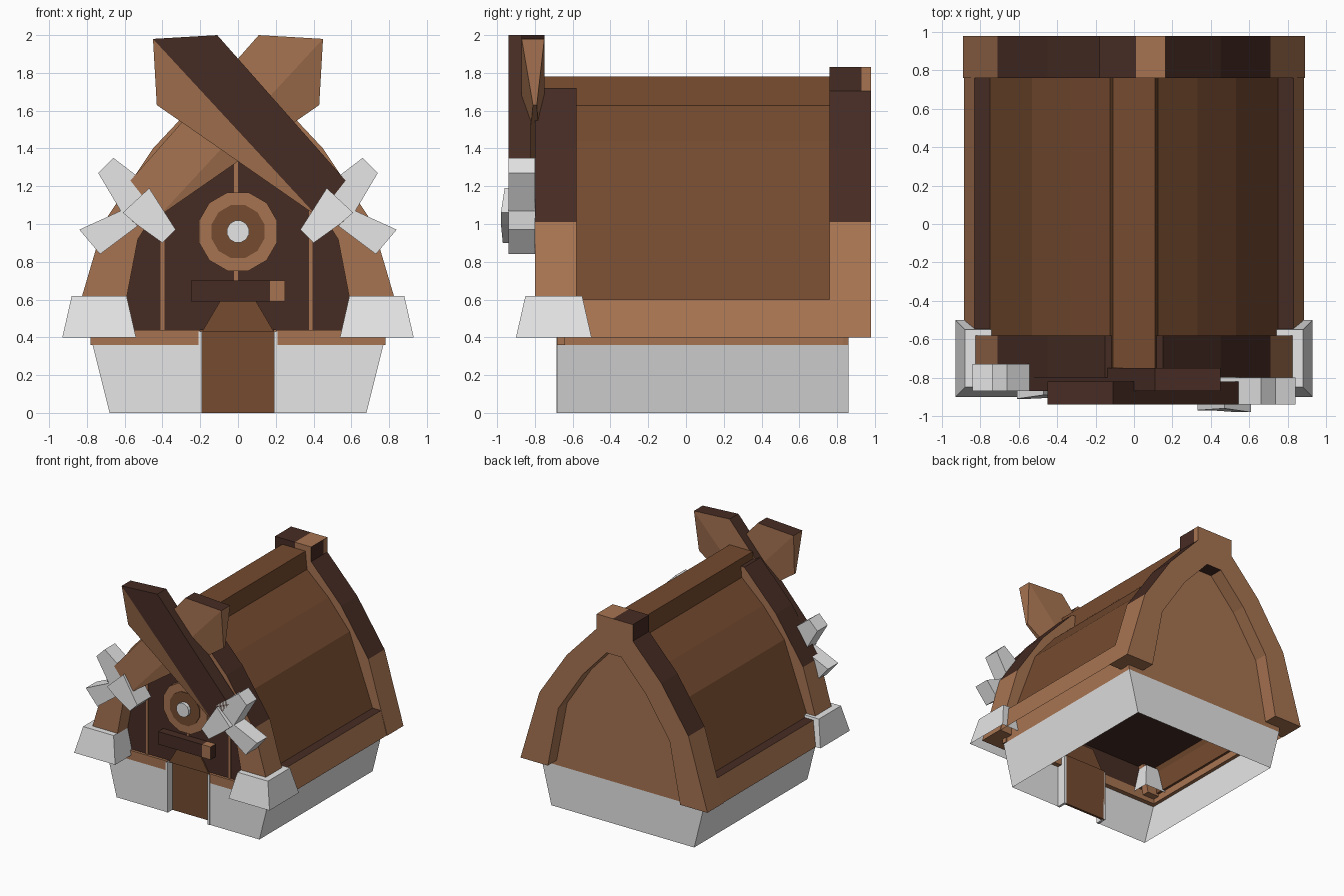
import bpy, bmesh, math

if "Cube" in bpy.data.objects:
    bpy.data.objects.remove(bpy.data.objects["Cube"])


def material(name, rgb):
    m = bpy.data.materials.new(name)
    m.diffuse_color = (*rgb, 1)
    m.use_nodes = True
    m.node_tree.nodes["Principled BSDF"].inputs["Base Color"].default_value = m.diffuse_color
    return m


TAN = material("light_wood", (0.39, 0.175, 0.083))
BROWN = material("mid_wood", (0.178, 0.07, 0.029))
DARK = material("dark_wood", (0.062, 0.025, 0.017))
STONE = material("pale_stone", (0.79, 0.79, 0.79))


def mesh(name, verts, faces, mats, rule=None, fix=True, drop=None):
    me = bpy.data.meshes.new(name)
    me.from_pydata(verts, [], faces)
    bm = bmesh.new()
    bm.from_mesh(me)
    if fix:
        bmesh.ops.recalc_face_normals(bm, faces=bm.faces)
    bm.normal_update()
    for f in bm.faces:
        if rule:
            f.material_index = rule(f.normal, f.calc_center_median())
    if drop:
        bmesh.ops.delete(bm, geom=[f for f in bm.faces if drop(f.normal)], context='FACES')
    bm.to_mesh(me)
    bm.free()
    for m in mats:
        me.materials.append(m)
    ob = bpy.data.objects.new(name, me)
    bpy.context.collection.objects.link(ob)
    return ob


def prism(name, pts, y0, y1, *mats, rule=None, drop=None):
    """Extrude an x,z outline from y0 to y1 (either may be a list)."""
    n = len(pts)
    ya = y0 if isinstance(y0, list) else [y0] * n
    yb = y1 if isinstance(y1, list) else [y1] * n
    verts = [(p[0], y, p[1]) for p, y in zip(pts, ya)]
    verts += [(p[0], y, p[1]) for p, y in zip(pts, yb)]
    faces = [list(range(n)), list(range(n, 2 * n))]
    faces += [[i, (i + 1) % n, n + (i + 1) % n, n + i] for i in range(n)]
    return mesh(name, verts, faces, mats, rule, drop=drop)


def box(name, x0, x1, y0, y1, z0, z1, *mats, rule=None):
    return prism(name, [(x0, z0), (x1, z0), (x1, z1), (x0, z1)], y0, y1, *mats, rule=rule)


def arch(half):
    """Mirror a right-hand half outline into a full arch."""
    return half + [(-x, z) for x, z in reversed(half)]


def circle(r, n, cz):
    return [(r * math.cos(2 * math.pi * (i + .5) / n), cz + r * math.sin(2 * math.pi * (i + .5) / n))
            for i in range(n)]


# Stone foundation: open shell with a doorway gap
b, t, h, g, yf, yb = 0.68, 0.77, 0.36, 0.2, -0.68, 0.86
v = []
for s in (-1, 1):
    v += [(s * b, yf, 0), (s * t, yf, h), (s * b, yb, 0), (s * t, yb, h), (s * g, yf, 0), (s * g, yf, h)]
mesh("foundation", v, [(0, 4, 5, 1), (10, 6, 7, 11), (6, 8, 9, 7), (8, 2, 3, 9), (2, 0, 1, 3)],
     [STONE], fix=False)

# End walls, sills and inner floor
wall = arch([(0.78, 0.44), (0.62, 0.98), (0.4, 1.36), (0.1, 1.6)])
prism("back_wall", arch([(0.77, 0.36)] + wall[:4]), 0.83, 0.86, TAN)
prism("front_wall", wall, -0.66, -0.64, DARK)
for s in (-1, 1):
    box("front_sill", s * 0.2, s * 0.78, -0.682, -0.64, 0.36, 0.44, TAN)
    box("side_sill", s * 0.74, s * 0.77, -0.68, 0.86, 0.36, 0.58, TAN)
    box("door_jamb", s * 0.19, s * 0.21, -0.685, -0.60, 0, 0.43, STONE)
for x in (-0.4, -0.01, 0.385):
    box("plank_seam", x - 0.01, x + 0.01, -0.667, -0.66, 0.44, 1.4, TAN)
box("loft_floor", -0.7, 0.7, -0.64, 0.83, 0.64, 0.66, DARK)

# Door: recessed lower leaf and pointed top laid over the wall
box("door", -0.2, 0.19, -0.62, -0.60, 0, 0.44, BROWN)
prism("door_top", arch([(0.19, 0.43), (0.09, 0.6)]), -0.67, -0.61, BROWN)

# Roof shell, eaves and ridge
roof = arch([(0.76, 0.42), (0.75, 0.6), (0.53, 1.2), (0.33, 1.44), (0.1, 1.65)])
under = arch([(0.72, 0.42), (0.71, 0.6), (0.49, 1.18), (0.3, 1.4), (0.08, 1.6)])
prism("roof", roof + under[::-1], -0.64, 0.84, BROWN)
for s in (-1, 1):
    prism("eave_beam", [(s * 0.885, 0.4), (s * 0.83, 0.6), (s * 0.74, 0.6), (s * 0.74, 0.4)],
          -0.58, 0.76, TAN, DARK, rule=lambda n, c: int(n.z > 0.5), drop=lambda n: n.z < -0.9)
prism("ridge_beam", arch([(0.13, 1.58), (0.11, 1.78)]), -0.75, 0.77, BROWN)

# Gable arches: light faces, dark upper edges
outer = arch([(0.89, 0.4), (0.71, 1.01), (0.45, 1.40), (0.15, 1.72)])
inner = arch([(0.63, 0.4), (0.53, 0.92), (0.3, 1.27), (0.07, 1.52)])
for name, y0, y1 in (("front_arch", -0.80, -0.58), ("back_arch", 0.76, 0.98)):
    prism(name, outer + inner[::-1], y0, y1, TAN, DARK,
          rule=lambda n, c: int((n.z > 0.35 and c.z > 0.9) or n.z < -0.98 and c.z > 1))

# Ridge end cap, half dark and half light
box("ridge_cap_left", -0.18, 0.01, 0.76, 0.98, 1.68, 1.83, DARK, TAN, rule=lambda n, c: int(n.y > 0.5))
for y0, y1 in ((0.76, 0.93), (0.93, 0.98)):
    box("ridge_cap_right", 0.01, 0.165, y0, y1, 1.68, 1.83, TAN, DARK,
        rule=lambda n, c: int(n.x > 0.5 and c.y < 0.93))


# Crossed gable boards, flared at the top, each ending in a stone jaw
def crossed_board(s, y, front):
    pts = [(s * -0.45, 1.98), (s * -0.11, 2.0), (s * 0.57, 1.23), (s * 0.42, 1.04), (s * -0.43, 1.63)]
    n = len(pts)
    verts = [(p[0], y + (0.06 if i == 4 else 0), p[1]) for i, p in enumerate(pts)]
    verts += [(p[0], y + (0.08 if i == 4 else 0.12), p[1]) for i, p in enumerate(pts)]
    faces = [(0, 1, 2, 3), (0, 3, 4), (5, 6, 7, 8), (5, 8, 9)]
    faces += [(i, (i + 1) % n, n + (i + 1) % n, n + i) for i in range(n)]
    mesh("crossed_board", verts, faces, [TAN, DARK],
         rule=lambda nn, c: int(nn.z > 0.3 or (front and nn.y < -0.98)))
    # stone clasp: upper jaw, lower jaw and head
    prism("upper_jaw", [(s * x, z) for x, z in ((0.74, 1.27), (0.66, 1.35), (0.45, 1.19), (0.61, 1.05))],
          y, y + 0.14, STONE)
    prism("lower_jaw", [(s * x, z) for x, z in ((0.84, 0.97), (0.73, 0.84), (0.53, 0.99), (0.62, 1.07))],
          y, y + 0.14, STONE)
    prism("jaw_head", [(s * x, z) for x, z in ((0.61, 1.06), (0.47, 1.19), (0.33, 0.97), (0.40, 0.90), (0.54, 1.0))],
          [y - 0.04, y - 0.02, y - 0.03, y - 0.03, y - 0.04],
          [y + 0.17, y + 0.15, y + 0.16, y + 0.16, y + 0.17], STONE)


crossed_board(1, -0.94, True)
crossed_board(-1, -0.87, False)

# Stone corner sleeves at the front eaves, open below
for s in (-1, 1):
    v = [(s * x, y, 0.4) for x, y in ((0.54, -0.9), (0.93, -0.9), (0.93, -0.5), (0.54, -0.5))]
    v += [(s * x, y, 0.62) for x, y in ((0.59, -0.85), (0.88, -0.85), (0.88, -0.55), (0.59, -0.55))]
    mesh("corner_sleeve", v, [(0, 1, 2, 3), (4, 5, 6, 7)] +
         [(i, (i + 1) % 4, 4 + (i + 1) % 4, 4 + i) for i in range(4)], [STONE], drop=lambda n: n.z < -0.9)

# Round shield and lintel plank over the door
prism("shield_rim", circle(0.215, 12, 0.96), -0.72, -0.66, TAN)
prism("shield_face", circle(0.145, 12, 0.96), -0.727, -0.72, BROWN)
prism("shield_boss", circle(0.06, 12, 0.96), -0.755, -0.72, STONE)
box("lintel", -0.25, 0.17, -0.73, -0.66, 0.59, 0.70, DARK)
box("lintel_end", 0.17, 0.25, -0.73, -0.66, 0.59, 0.70, TAN, DARK, rule=lambda n, c: int(n.x > 0.5))
